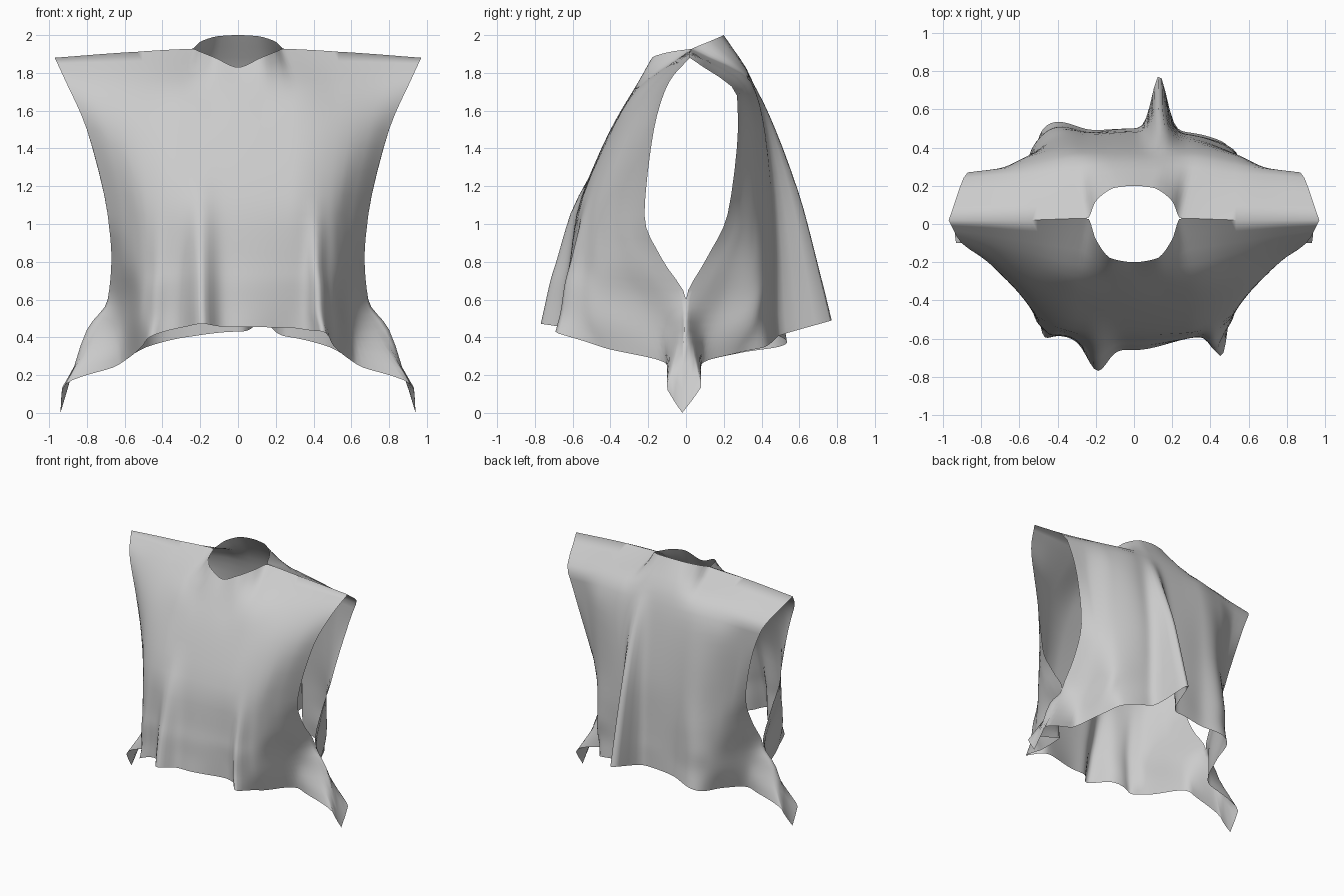
import bpy, bmesh, math
from mathutils import Vector

if "Cube" in bpy.data.objects:
    bpy.data.objects.remove(bpy.data.objects["Cube"])

COLS, SUB = 88, 4            # columns across, steps between key rows
S = [0, .3, .55, .8, 1]      # column positions of the key row points
SEAM = 5                     # key row where the armhole closes


def pchip(xs, ys, x):
    """Smooth interpolation without overshoot."""
    n = len(xs)
    d = [(ys[i + 1] - ys[i]) / (xs[i + 1] - xs[i]) for i in range(n - 1)]

    def slope(i):
        if i == 0:
            return d[0]
        if i == n - 1:
            return d[-1]
        a, b = d[i - 1], d[i]
        return 2 * a * b / (a + b) if a * b > 0 else 0

    i = max(k for k in range(n - 1) if xs[k] <= x or k == 0)
    h = xs[i + 1] - xs[i]
    t = (x - xs[i]) / h
    return ((2*t**3 - 3*t**2 + 1) * ys[i] + (t**3 - 2*t**2 + t) * h * slope(i)
            + (3*t**2 - 2*t**3) * ys[i + 1] + (t**3 - t**2) * h * slope(i + 1))


def sample(keys, pts, s):
    """Point on a mirrored row; s runs from -1 to 1."""
    ks = [-k for k in keys[:0:-1]] + list(keys)
    ps = [(-p[0], p[1], p[2]) for p in pts[:0:-1]] + list(pts)
    return [pchip(ks, [p[a] for p in ps], s) for a in range(3)]


def panel(bm, top, rows, hem, folds):
    """Cloth panel through key rows, with folds (s, width, depth, lift, start height)."""
    keyed = [top] + [(S, r) for r in rows] + [hem]
    last = len(keyed) - 1
    grid = []
    columns = []
    for c in range(COLS + 1):
        s = 2 * c / COLS - 1
        columns.append((s, [sample(k, p, s) for k, p in keyed]))
    for r in range(last * SUB + 1):
        v = r / SUB
        line = []
        for s, col in columns:
            p = [pchip(list(range(last + 1)), [q[a] for q in col], v) for a in range(3)]
            z = p[2]
            for s0, w, depth, lift, start in folds:
                ramp = max(0, (start - z) / (start - .43))
                g = math.exp(-((s - s0) / w) ** 2) * ramp
                p[1] += depth * g
                p[2] += lift * g
            if abs(s) > .9999 and v >= SEAM:   # shared side seam
                p[1] = -.02 * (v - SEAM) / (last - SEAM)
            if abs(s) > .9999 and v == last:
                p[2] = 0
            line.append(bm.verts.new(Vector(p)))
        grid.append(line)
    for a, b in zip(grid, grid[1:]):
        for i in range(COLS):
            bm.faces.new((a[i], b[i], b[i + 1], a[i + 1]))


TOP_S = [0, .13, .22, .31, .6, 1]
HEM_S = [0, .3, .48, .58, .8, .95, 1]
shoulder = [(.245, .03, 1.927), (.6, .02, 1.908), (.97, .02, 1.88)]

front_top = (TOP_S, [(0, -.2, 1.83), (.12, -.18, 1.88), (.2, -.08, 1.912)] + shoulder)
front_rows = [
    [(0, -.29, 1.69), (.3, -.27, 1.70), (.53, -.2, 1.71), (.75, -.13, 1.73), (.91, -.09, 1.75)],
    [(0, -.41, 1.48), (.3, -.40, 1.48), (.52, -.34, 1.5), (.7, -.25, 1.5), (.8, -.17, 1.5)],
    [(0, -.58, 1.05), (.28, -.57, 1.05), (.48, -.50, 1.05), (.60, -.36, 1.05), (.69, -.22, 1.05)],
    [(0, -.615, .8), (.28, -.59, .8), (.48, -.52, .8), (.6, -.32, .81), (.67, -.13, .82)],
    [(0, -.635, .68), (.28, -.6, .68), (.49, -.53, .65), (.59, -.22, .61), (.69, 0, .6)],
    [(0, -.645, .57), (.28, -.6, .56), (.5, -.52, .5), (.61, -.13, .42), (.80, 0, .44)],
]
front_hem = (HEM_S, [(0, -.66, .455), (.28, -.6, .45), (.47, -.56, .4), (.51, -.45, .35),
                     (.64, -.1, .25), (.93, -.1, .13), (.94, -.02, 0)])
front_folds = [(-.21, .08, -.15, .02, 1.25), (.46, .055, -.12, .02, 1.1), (-.47, .05, -.03, 0, 1.1)]

back_top = (TOP_S, [(0, .2, 2.0), (.1, .19, 1.995), (.2, .12, 1.965)] + shoulder)
back_rows = [
    [(0, .35, 1.76), (.3, .345, 1.75), (.53, .31, 1.73), (.74, .285, 1.69), (.87, .27, 1.68)],
    [(0, .42, 1.48), (.3, .42, 1.48), (.52, .37, 1.5), (.7, .29, 1.5), (.8, .275, 1.5)],
    [(0, .48, 1.05), (.28, .46, 1.05), (.5, .38, 1.05), (.62, .29, 1.05), (.69, .22, 1.05)],
    [(0, .49, .8), (.28, .47, .8), (.51, .39, .8), (.61, .24, .81), (.67, .11, .82)],
    [(0, .495, .68), (.28, .47, .67), (.52, .39, .64), (.6, .18, .61), (.69, 0, .6)],
    [(0, .5, .56), (.28, .47, .54), (.53, .37, .48), (.63, .1, .42), (.80, 0, .44)],
]
back_hem = (HEM_S, [(0, .5, .43), (.28, .48, .40), (.48, .42, .35), (.54, .28, .32),
                    (.66, .08, .25), (.93, .08, .14), (.94, -.02, 0)])
back_folds = [(.145, .06, .28, .07, 1.75), (-.43, .12, .08, 0, 1.5)]

# Sleeveless draped top: front and back panels welded at shoulders and side seams
bm = bmesh.new()
panel(bm, front_top, front_rows, front_hem, front_folds)
panel(bm, back_top, back_rows, back_hem, back_folds)
bmesh.ops.remove_doubles(bm, verts=bm.verts, dist=.0015)
bmesh.ops.recalc_face_normals(bm, faces=bm.faces)
mesh = bpy.data.meshes.new("draped_top")
bm.to_mesh(mesh)
bm.free()
obj = bpy.data.objects.new("draped_top", mesh)
bpy.context.collection.objects.link(obj)
bpy.context.view_layer.objects.active = obj
obj.select_set(True)
bpy.ops.object.shade_smooth_by_angle(angle=math.radians(110))
